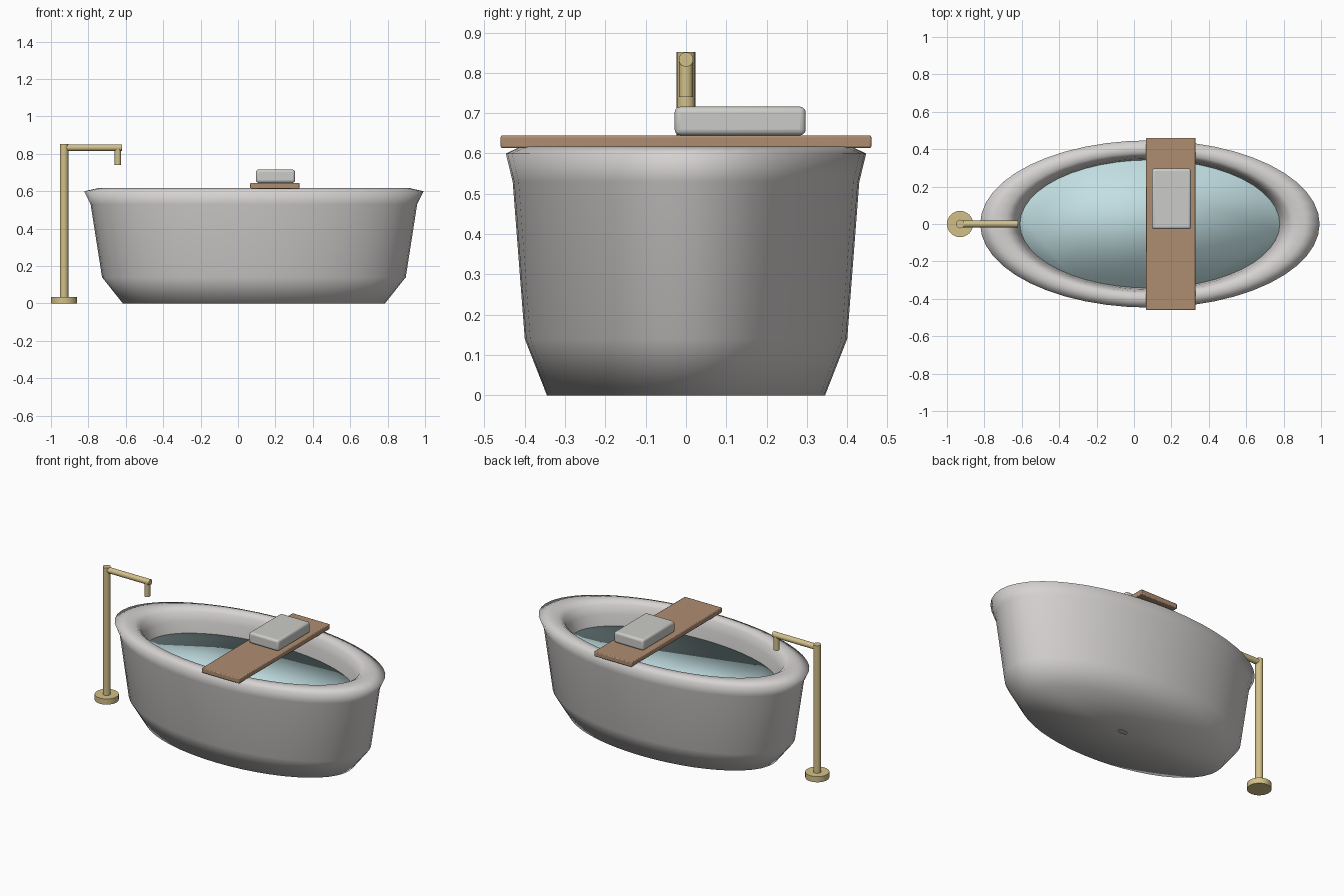
import bpy, math
from mathutils import Vector

if "Cube" in bpy.data.objects:
    bpy.data.objects.remove(bpy.data.objects["Cube"])

TUB_X = 0.085      # tub centre along its length
STRETCH = 2.03     # length to width ratio of the oval


def material(name, colour):
    m = bpy.data.materials.new(name)
    m.use_nodes = True
    m.diffuse_color = (*colour, 1)
    m.node_tree.nodes["Principled BSDF"].inputs["Base Color"].default_value = (*colour, 1)
    return m


ENAMEL = material("white enamel", (0.67, 0.65, 0.64))
WATER = material("pale blue water", (0.54, 0.74, 0.77))
WOOD = material("warm wood", (0.43, 0.27, 0.165))
CLOTH = material("light grey cloth", (0.60, 0.60, 0.58))
BRASS = material("brass", (0.65, 0.53, 0.25))


def lathe(name, profile, mat, x=0, stretch=1, sides=48):
    """Turn an (r, z) profile around z, stretched along x."""
    verts, faces = [], []
    n = len(profile)
    for i in range(sides):
        a = math.tau * i / sides
        verts += [(r * stretch * math.cos(a), r * math.sin(a), z) for r, z in profile]
    for i in range(sides):
        j = (i + 1) % sides
        faces += [(i * n + k, j * n + k, j * n + k + 1, i * n + k + 1) for k in range(n - 1)]
    # close the last ring
    faces.append([i * n + n - 1 for i in range(sides)])
    mesh = bpy.data.meshes.new(name)
    mesh.from_pydata(verts, [], faces)
    mesh.materials.append(mat)
    mesh.shade_smooth()
    obj = bpy.data.objects.new(name, mesh)
    obj.location.x = x
    bpy.context.collection.objects.link(obj)
    return obj


def box(name, low, high, bevel, mat, segments):
    low, high = Vector(low), Vector(high)
    bpy.ops.mesh.primitive_cube_add(size=1, location=(low + high) / 2)
    obj = bpy.context.object
    obj.name = name
    obj.scale = high - low
    bpy.ops.object.transform_apply(location=False, rotation=False, scale=True)
    mod = obj.modifiers.new("rounded edges", "BEVEL")
    mod.width, mod.segments = bevel, segments
    obj.data.materials.append(mat)
    bpy.ops.object.shade_smooth_by_angle(angle=math.radians(35))


def rod(name, start, end, radius, mat, sides=24):
    start, end = Vector(start), Vector(end)
    axis = end - start
    bpy.ops.mesh.primitive_cylinder_add(vertices=sides, radius=radius, depth=axis.length,
                                        location=(start + end) / 2)
    obj = bpy.context.object
    obj.name = name
    obj.rotation_euler = axis.to_track_quat("Z", "Y").to_euler()
    obj.data.materials.append(mat)
    bpy.ops.object.shade_smooth_by_angle(angle=math.radians(40))
    return obj


# Tub shell: drain opening, foot, flared wall, rolled rim, inner basin
lathe("bathtub", [
    (0.015, 0), (0.345, 0), (0.40, 0.14), (0.43, 0.53), (0.447, 0.60),
    (0.41, 0.617), (0.38, 0.617), (0.362, 0.595), (0.35, 0.54),
    (0.34, 0.45), (0.31, 0.15), (0.26, 0.08), (0.015, 0.07),
], ENAMEL, TUB_X, STRETCH)

# Water: thin oval slab with a softly shaded edge
lathe("bath_water", [(0.01, 0.45), (0.343, 0.45), (0.343, 0.47)], WATER, TUB_X, STRETCH)

# Tray across the rim with a folded towel on it
box("bath_tray", (0.065, -0.46, 0.613), (0.33, 0.46, 0.645), 0.005, WOOD, 2)
box("folded_towel", (0.095, -0.028, 0.645), (0.305, 0.297, 0.716), 0.014, CLOTH, 3)

# Floor-standing tap
COLUMN_X, SPOUT_X, ARM_Z = -0.93, -0.642, 0.833
rod("tap_base", (COLUMN_X, 0, 0), (COLUMN_X, 0, 0.036), 0.07, BRASS, 32)
rod("tap_column", (COLUMN_X, 0, 0.03), (COLUMN_X, 0, 0.852), 0.023, BRASS)
rod("tap_arm", (COLUMN_X, 0, ARM_Z), (-0.62, 0, ARM_Z), 0.018, BRASS)
rod("tap_spout", (SPOUT_X, 0, ARM_Z), (SPOUT_X, 0, 0.74), 0.017, BRASS)
